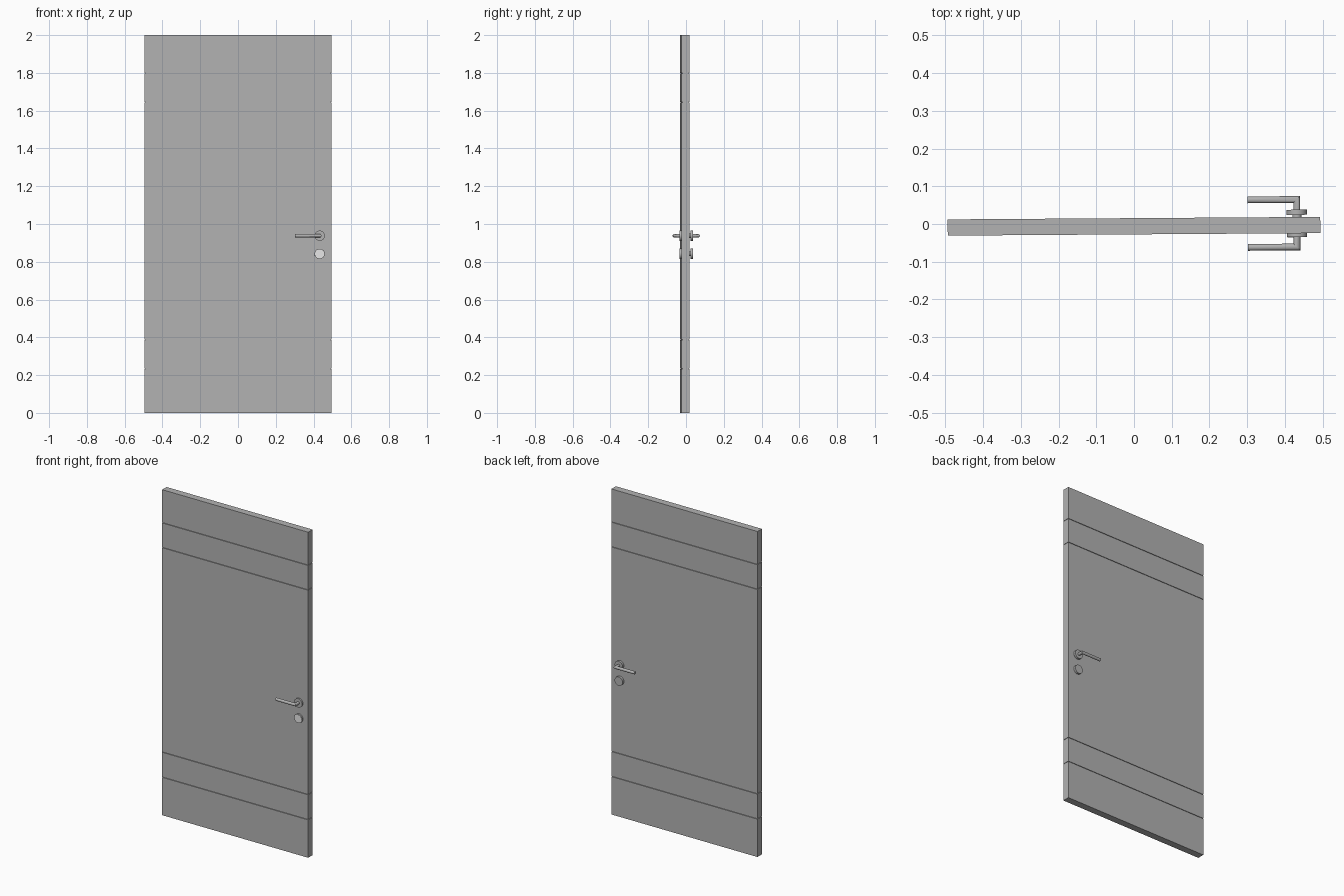
import bpy, bmesh, math
from mathutils import Matrix, Vector

cube = bpy.data.objects.get("Cube")
if cube:
    bpy.data.objects.remove(cube, do_unlink=True)


def material(name, value):
    mat = bpy.data.materials.new(name)
    mat.use_nodes = True
    colour = (value, value, value, 1)
    mat.diffuse_color = colour
    mat.node_tree.nodes["Principled BSDF"].inputs["Base Color"].default_value = colour
    return mat


grey = material("grey", 0.45)
white = material("white", 1.0)

# The whole door is turned very slightly about the vertical
PLACE = Matrix.Translation((0, -0.006, 0)) @ Matrix.Rotation(0.0067, 4, "Z")
WIDTH, THICK = 0.988, 0.043


def finish(name, bm, mat, smooth=False):
    bmesh.ops.recalc_face_normals(bm, faces=bm.faces)
    mesh = bpy.data.meshes.new(name)
    bm.to_mesh(mesh)
    bm.free()
    obj = bpy.data.objects.new(name, mesh)
    bpy.context.collection.objects.link(obj)
    mesh.materials.append(mat)
    obj.matrix_world = PLACE
    if smooth:
        bpy.ops.object.select_all(action="DESELECT")
        obj.select_set(True)
        bpy.context.view_layer.objects.active = obj
        bpy.ops.object.shade_smooth_by_angle(angle=math.radians(40))
    return obj


def slab(name, inset, low, high):
    bm = bmesh.new()
    size = (WIDTH - 2 * inset, THICK - 2 * inset, high - low)
    bmesh.ops.create_cube(bm, size=1, matrix=Matrix.Translation((0, 0, (low + high) / 2))
                          @ Matrix.Diagonal((*size, 1)))
    finish(name, bm, grey)


def disc(name, z, y0, y1, radius, mat=grey):
    bm = bmesh.new()
    bmesh.ops.create_cone(bm, cap_ends=True, segments=32, radius1=radius, radius2=radius,
                          depth=abs(y1 - y0),
                          matrix=Matrix.Translation((KNOB_X, (y0 + y1) / 2, z))
                          @ Matrix.Rotation(math.pi / 2, 4, "X"))
    finish(name, bm, mat, True)


def lever(name, side):
    # Round bar with a mitred corner, swept through three rings
    bm = bmesh.new()
    radius, count = 0.009, 16
    reach = MID_Y + side * 0.063
    rings = [[], [], []]
    for i in range(count):
        a = math.tau * i / count
        out, up = radius * math.cos(a), LEVER_Z + radius * math.sin(a)
        points = [(KNOB_X + out, MID_Y + side * 0.02, up),
                  (KNOB_X + out, reach + side * out, up),
                  (0.302, reach + side * out, up)]
        for ring, point in zip(rings, points):
            ring.append(bm.verts.new(Vector(point)))
    for first, second in zip(rings, rings[1:]):
        for i in range(count):
            j = (i + 1) % count
            bm.faces.new((first[i], first[j], second[j], second[i]))
    bm.faces.new(rings[0])
    bm.faces.new(rings[-1])
    finish(name, bm, grey, True)


# Door leaf: five panels around a slightly smaller core, leaving thin grooves
GROOVES = (0.234, 0.388, 1.645, 1.797)
GAP = 0.0015
slab("door_core", 0.005, 0.01, 1.99)
edges = [-GAP, *GROOVES, 2 + GAP]
for n, (low, high) in enumerate(zip(edges, edges[1:])):
    slab(f"door_panel_{n + 1}", 0, low + GAP, high - GAP)

# Handles and lock plates on both sides
KNOB_X, MID_Y = 0.432, 0.005
LEVER_Z, LOCK_Z = 0.938, 0.842
for label, side in (("front", -1), ("back", 1)):
    lever(f"{label}_lever", side)
    base, face = MID_Y + side * 0.0225, MID_Y + side * 0.036
    disc(f"{label}_lever_rose", LEVER_Z, base, face, 0.027)
    disc(f"{label}_lock_rose", LOCK_Z, base, face, 0.027)
    # Spindles carry the fittings where they stand off the door
    disc(f"{label}_lever_spindle", LEVER_Z, MID_Y, base, 0.012)
    disc(f"{label}_lock_cylinder", LOCK_Z, MID_Y, base, 0.012)

# Bright cover on the front lock plate
front_face = MID_Y - 0.036
disc("front_lock_cover", LOCK_Z, front_face, front_face - 0.001, 0.025, white)
